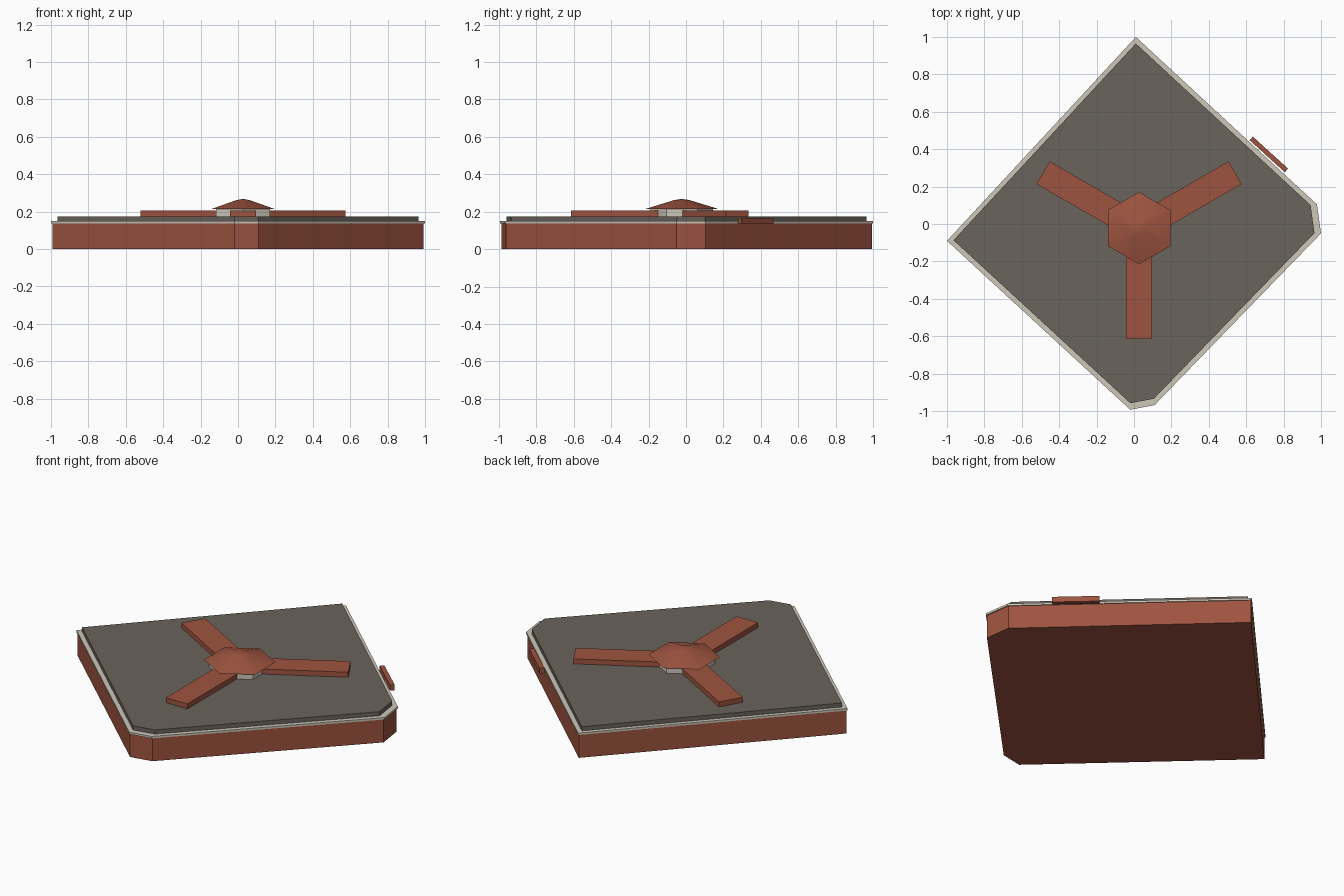
import bpy, bmesh, math
from mathutils import Matrix, Vector

cube = bpy.data.objects.get("Cube")
if cube:
    bpy.data.objects.remove(cube)


def material(name, rgb):
    linear = [((c / 255 + 0.055) / 1.055) ** 2.4 for c in rgb] + [1]
    mat = bpy.data.materials.new(name)
    mat.use_nodes = True
    mat.diffuse_color = linear
    mat.node_tree.nodes["Principled BSDF"].inputs["Base Color"].default_value = linear
    return mat


brick = material("brick red", (158, 84, 64))
slate = material("warm dark grey", (106, 99, 92))
stone = material("pale stone", (206, 199, 185))


def finish(name, bm, mat):
    bmesh.ops.recalc_face_normals(bm, faces=bm.faces)
    mesh = bpy.data.meshes.new(name)
    bm.to_mesh(mesh)
    bm.free()
    mesh.materials.append(mat)
    obj = bpy.data.objects.new(name, mesh)
    bpy.context.collection.objects.link(obj)
    return obj


def slab(name, points, z0, z1, mat):
    bm = bmesh.new()
    face = bm.faces.new([bm.verts.new((x, y, z0)) for x, y in points])
    top = bmesh.ops.extrude_face_region(bm, geom=[face])["geom"]
    verts = [v for v in top if isinstance(v, bmesh.types.BMVert)]
    bmesh.ops.translate(bm, verts=verts, vec=(0, 0, z1 - z0))
    return finish(name, bm, mat)


def box(name, size, matrix, mat):
    bm = bmesh.new()
    bmesh.ops.create_cube(bm, size=1, matrix=matrix @ Matrix.Diagonal((*size, 1)))
    return finish(name, bm, mat)


def hexagon(radius):
    angles = [math.radians(30 + 60 * i) for i in range(6)]
    return [(hub.x + radius * math.cos(a), hub.y + radius * math.sin(a)) for a in angles]


def scaled(factor):
    return [(x * factor, y * factor) for x, y in outline]


# Building outline with two clipped corners
outline = [(0.01, 1.0), (-1.0, -0.09), (-0.02, -0.993),
           (0.11, -0.968), (1.0, -0.05), (0.978, 0.105)]
slab("walls", scaled(0.993), 0, 0.14, brick)
slab("roof_trim", outline, 0.138, 0.15, stone)
slab("roof", scaled(0.965), 0.149, 0.175, slate)

# Rooftop rotor: hub, three blades and a low hexagonal cap
hub = Vector((0.027, -0.022, 0))
slab("rotor_hub", hexagon(0.167), 0.174, 0.216, stone)
for i, angle in enumerate((30, 150, 270)):
    turn = Matrix.Translation(hub) @ Matrix.Rotation(math.radians(angle), 4, "Z")
    box(f"rotor_blade_{i + 1}", (0.593, 0.14, 0.03),
        turn @ Matrix.Translation((0.2965, 0, 0.19)), brick)

bm = bmesh.new()
rings = [[bm.verts.new((x, y, z)) for x, y in hexagon(r)]
         for r, z in ((0.193, 0.215), (0.04, 0.262))]
tip = bm.verts.new((hub.x, hub.y, 0.268))
bm.faces.new(rings[0])
for i in range(6):
    j = (i + 1) % 6
    bm.faces.new((rings[0][i], rings[0][j], rings[1][j], rings[1][i]))
    bm.faces.new((rings[1][i], rings[1][j], tip))
cap = finish("rotor_cap", bm, brick)
bpy.context.view_layer.objects.active = cap
cap.select_set(True)
bpy.ops.object.shade_smooth_by_angle(angle=math.radians(30))
cap.select_set(False)

# Small sign plate beside the back left wall
box("wall_plate", (0.255, 0.026, 0.032),
    Matrix.Translation((0.721, 0.372, 0.149)) @ Matrix.Rotation(math.radians(-42.3), 4, "Z"), brick)
